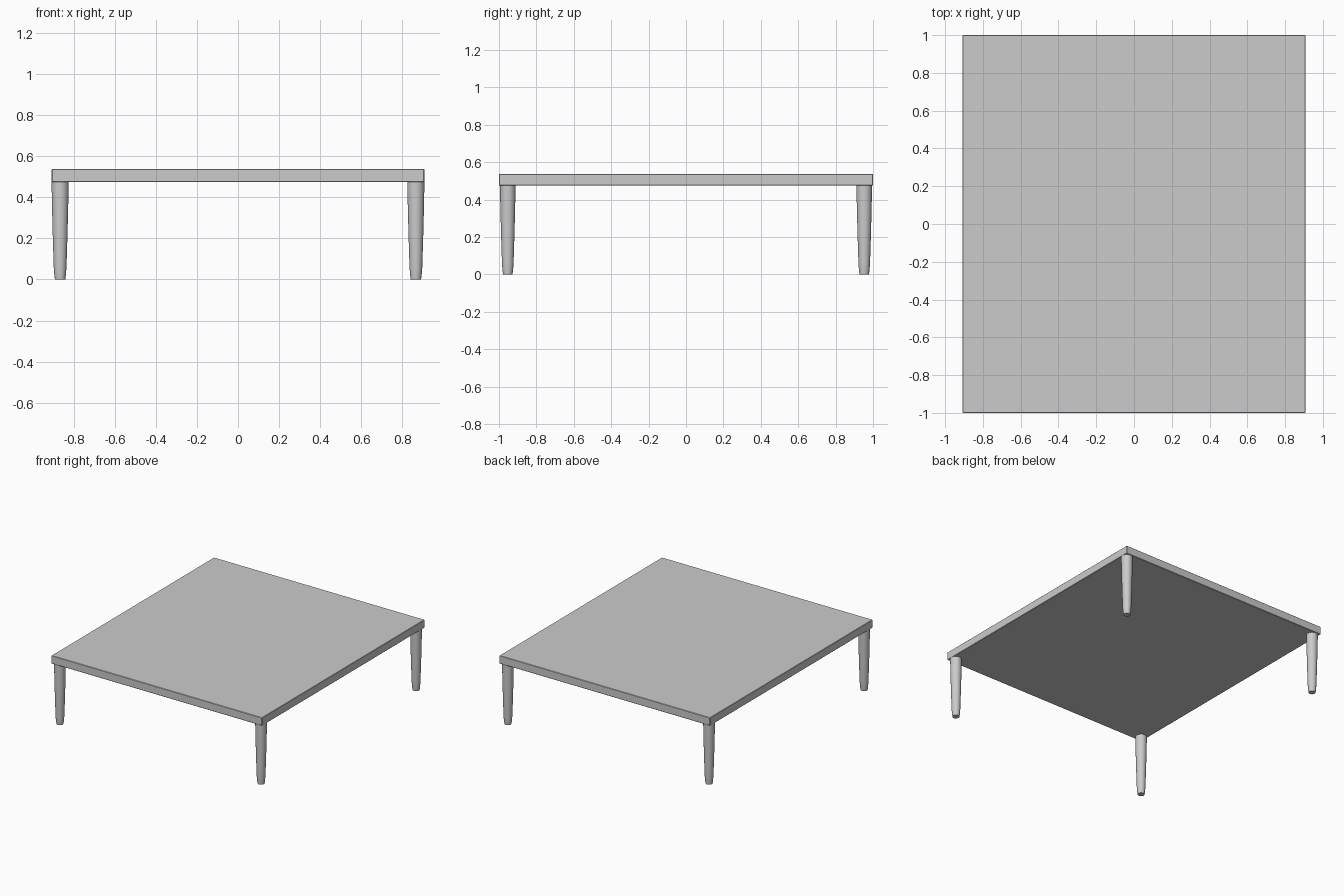
import bpy, bmesh, math

if "Cube" in bpy.data.objects:
    bpy.data.objects.remove(bpy.data.objects["Cube"])

HX, HY = 0.907, 1.0          # half sizes of the top
Z0, Z1 = 0.475, 0.538        # underside and upper face of the top
LEG_X, LEG_Y = 0.866, 0.953  # leg centres


def add_object(name, bm):
    bmesh.ops.recalc_face_normals(bm, faces=bm.faces)
    mesh = bpy.data.meshes.new(name)
    bm.to_mesh(mesh)
    bm.free()
    obj = bpy.data.objects.new(name, mesh)
    bpy.context.collection.objects.link(obj)
    return obj


def tapered_leg(name, x, y, profile, sides=32):
    """Round leg lofted through (radius, height) rings."""
    bm = bmesh.new()
    rings = [[bm.verts.new((x + r * math.cos(2 * math.pi * i / sides),
                            y + r * math.sin(2 * math.pi * i / sides), z))
              for i in range(sides)] for r, z in profile]
    for low, high in zip(rings, rings[1:]):
        for i in range(sides):
            j = (i + 1) % sides
            bm.faces.new((low[i], low[j], high[j], high[i])).smooth = True
    bm.faces.new(rings[0][::-1])
    bm.faces.new(rings[-1])
    for ring in (rings[0], rings[-1]):
        for i in range(sides):
            bm.edges.get((ring[i], ring[(i + 1) % sides])).smooth = False
    return add_object(name, bm)


# Table top: flat slab with a very small eased edge
bm = bmesh.new()
bmesh.ops.create_cube(bm, size=1)
for v in bm.verts:
    v.co = (v.co.x * 2 * HX, v.co.y * 2 * HY, Z1 if v.co.z > 0 else Z0)
top = add_object("table_top", bm)
bevel = top.modifiers.new("eased_edge", 'BEVEL')
bevel.width = 0.003
bevel.segments = 1

# Four legs: gentle taper, drawn in slightly at the foot
profile = [(0.025, 0.0), (0.028, 0.02), (0.031, 0.06), (0.036, 0.22),
           (0.040, 0.38), (0.0415, Z0 + 0.002)]
for side_y, y in (("front", -LEG_Y), ("back", LEG_Y)):
    for side_x, x in (("left", -LEG_X), ("right", LEG_X)):
        tapered_leg(f"{side_y}_{side_x}_leg", x, y, profile)
